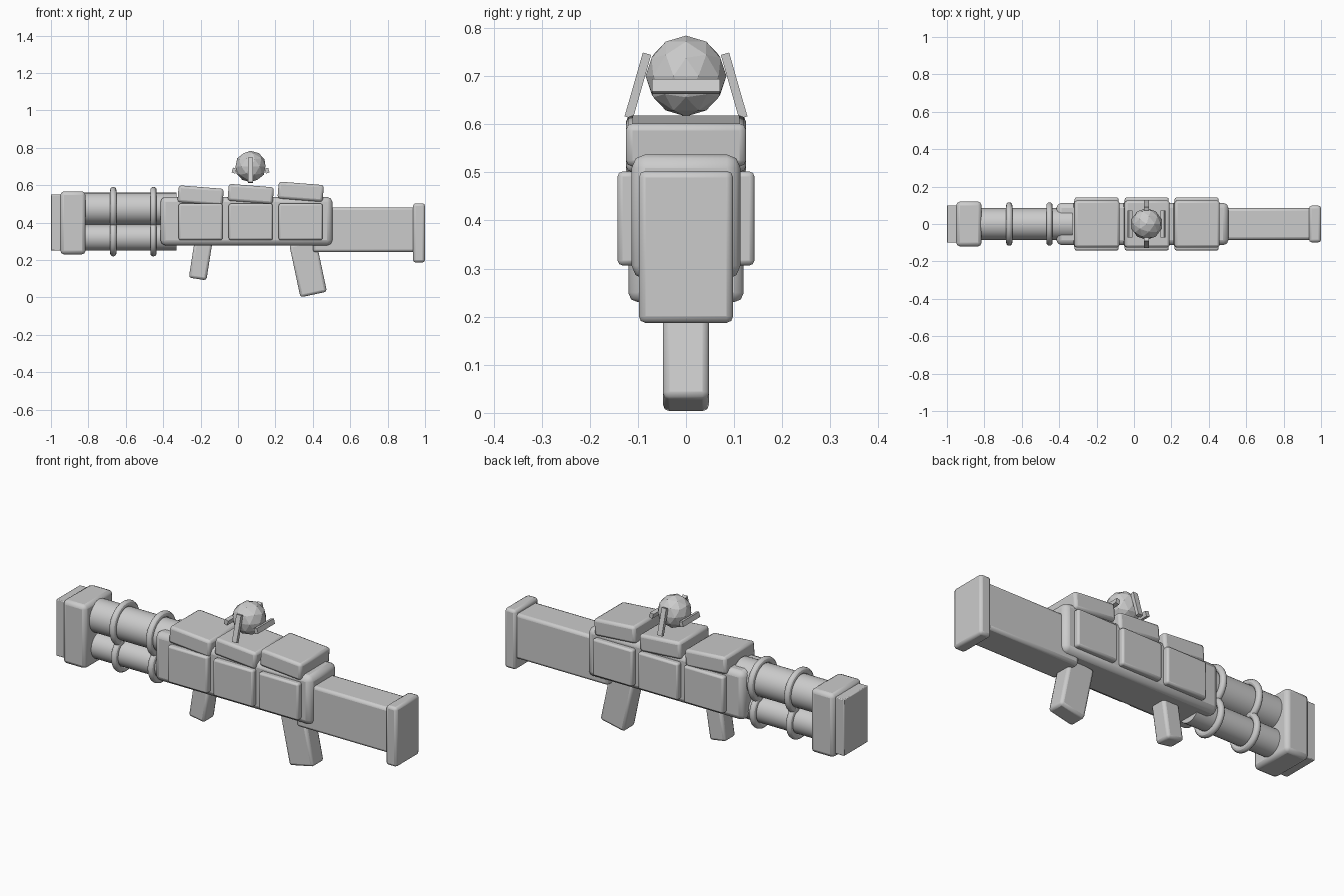
import bpy
from math import radians, pi

cube = bpy.data.objects.get("Cube")
if cube:
    bpy.data.objects.remove(cube, do_unlink=True)

grey = bpy.data.materials.new("light grey")
grey.use_nodes = True
grey.diffuse_color = (0.6, 0.6, 0.6, 1)
grey.node_tree.nodes["Principled BSDF"].inputs["Base Color"].default_value = (0.6, 0.6, 0.6, 1)


def finish(name, smooth=True):
    ob = bpy.context.object
    ob.name = name
    ob.data.materials.append(grey)
    if smooth:
        bpy.ops.object.shade_smooth_by_angle(angle=radians(30))
    return ob


def box(name, center, size, bevel=0.015, rot=(0, 0, 0), segments=2):
    """Box with rounded edges; rot is in degrees."""
    bpy.ops.mesh.primitive_cube_add(size=1, location=center, rotation=[radians(a) for a in rot])
    ob = bpy.context.object
    ob.scale = size
    bpy.ops.object.transform_apply(location=False, rotation=False, scale=True)
    if bevel:
        mod = ob.modifiers.new("rounded edges", "BEVEL")
        mod.width = bevel
        mod.segments = segments
    return finish(name, bevel > 0)


def span_box(name, x0, x1, half_y, z0, z1, bevel=0.015):
    """Upright box given by its extents, centred on y = 0."""
    return box(name, ((x0 + x1) / 2, 0, (z0 + z1) / 2), (x1 - x0, 2 * half_y, z1 - z0), bevel)


# Muzzle, body and stock
span_box("muzzle_plate", -1.0, -0.93, 0.10, 0.25, 0.55, 0.004)
span_box("muzzle_block", -0.95, -0.815, 0.12, 0.23, 0.567, 0.02)
span_box("body", -0.415, 0.505, 0.113, 0.278, 0.537, 0.028)
span_box("stock", 0.40, 0.95, 0.085, 0.242, 0.482, 0.015)
span_box("butt_plate", 0.936, 1.0, 0.098, 0.187, 0.503, 0.014)

# Two barrels, each with two rings
for label, z, r in (("upper", 0.475, 0.085), ("lower", 0.32, 0.07)):
    bpy.ops.mesh.primitive_cylinder_add(vertices=32, radius=r, depth=0.57,
                                        location=(-0.615, 0, z), rotation=(0, pi / 2, 0))
    finish(label + "_barrel")
    for place, x in (("front", -0.667), ("rear", -0.452)):
        bpy.ops.mesh.primitive_torus_add(major_segments=40, minor_segments=12,
                                         major_radius=r + 0.014, minor_radius=0.017,
                                         location=(x, 0, z), rotation=(0, pi / 2, 0))
        finish(f"{label}_{place}_ring")

# Side panels and tilted top blocks
for i, (x, z) in enumerate(((-0.2, 0.545), (0.068, 0.553), (0.335, 0.565)), 1):
    box(f"top_block_{i}", (x, 0, z), (0.242, 0.25, 0.09), 0.014, (0, 4.5, 0))
    for side, s in (("left", 1), ("right", -1)):
        box(f"side_panel_{side}_{i}", (x, s * 0.122, 0.404), (0.235, 0.04, 0.195), 0.01)

# Grips
box("front_grip", (-0.2, 0, 0.2), (0.095, 0.09, 0.205), 0.014, (0, 9, 0))
box("rear_grip", (0.375, 0, 0.155), (0.145, 0.096, 0.285), 0.014, (0, -12, 0))

# Faceted sight ball with four leaning struts around it
ball_x, ball_z = 0.067, 0.70
bpy.ops.mesh.primitive_ico_sphere_add(subdivisions=2, radius=0.084, location=(ball_x, 0, ball_z))
finish("sight_ball", False)
for side, s in (("left", 1), ("right", -1)):
    box(f"upright_strut_{side}", (ball_x, s * 0.1, 0.68), (0.027, 0.018, 0.138), 0, (s * 16, 0, 0))
    box(f"level_strut_{side}", (ball_x + s * 0.088, 0, 0.678), (0.02, 0.142, 0.027), 0, (0, -s * 16, 0))
